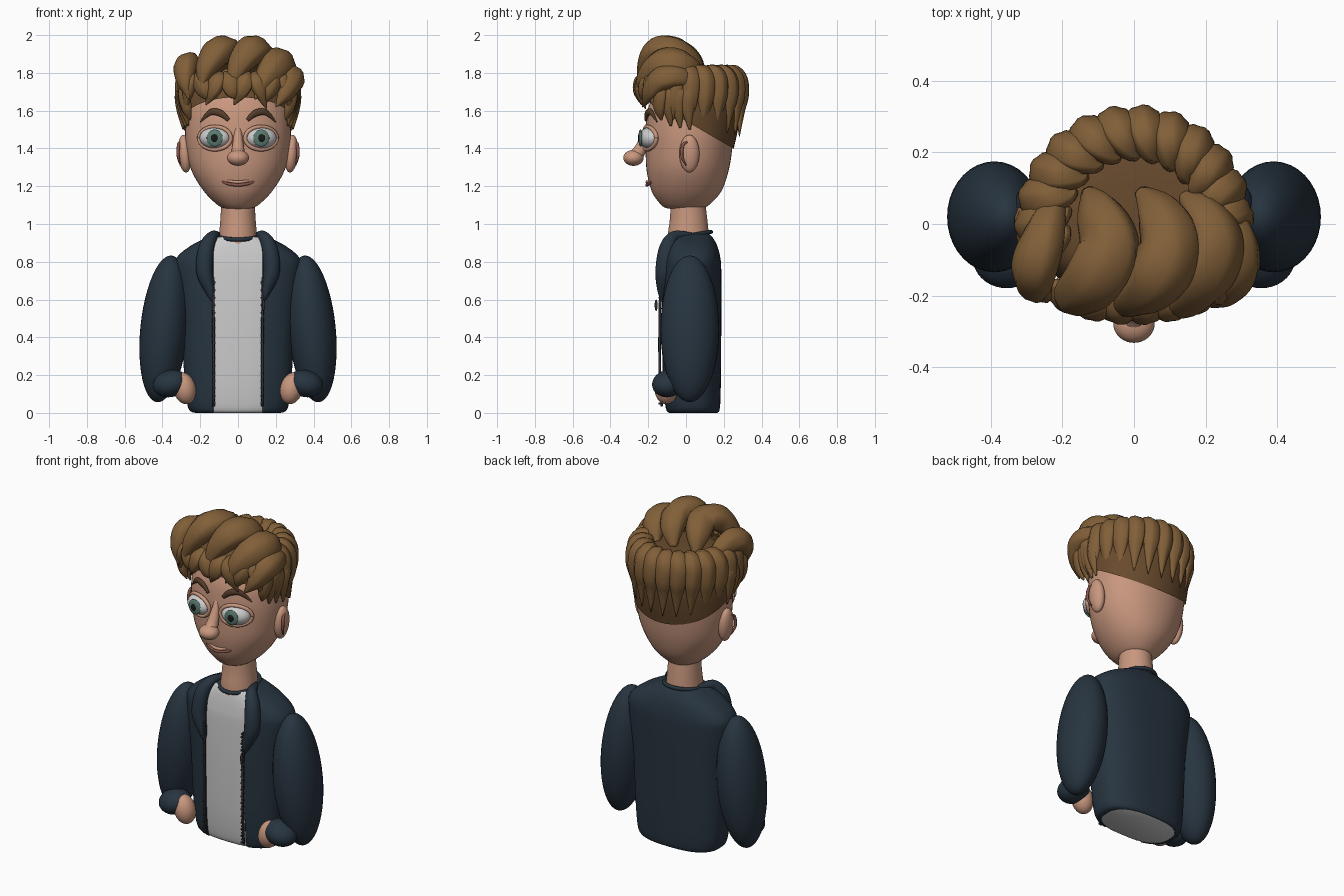
import bpy, bmesh, math
from mathutils import Vector, Matrix

if "Cube" in bpy.data.objects:
    bpy.data.objects.remove(bpy.data.objects["Cube"])


def mat(name, c):
    m = bpy.data.materials.new(name)
    m.diffuse_color = (*c, 1)
    m.use_nodes = True
    m.node_tree.nodes["Principled BSDF"].inputs["Base Color"].default_value = m.diffuse_color
    return m


SKIN = mat("skin", (0.58, 0.31, 0.21))
LIP = mat("lip", (0.25, 0.09, 0.07))
HAIR = mat("hair", (0.22, 0.115, 0.04))
BROW = mat("brow", (0.10, 0.05, 0.025))
SCALP = mat("scalp_hair", (0.14, 0.07, 0.027))
NAVY = mat("navy_cloth", (0.02, 0.034, 0.05))
ZIP = mat("zip_metal", (0.03, 0.03, 0.035))
WHITE = mat("white", (0.75, 0.75, 0.72))
IRIS = mat("iris", (0.10, 0.20, 0.16))
BLACK = mat("black", (0.01, 0.01, 0.01))


def finish(name, bm, m):
    bmesh.ops.recalc_face_normals(bm, faces=bm.faces)
    for f in bm.faces:
        f.smooth = True
    me = bpy.data.meshes.new(name)
    bm.to_mesh(me)
    bm.free()
    me.materials.append(m)
    ob = bpy.data.objects.new(name, me)
    bpy.context.collection.objects.link(ob)
    return ob


def spline(rows, seg):
    # Catmull-Rom through rows of any length
    out, n = [], len(rows)
    for i in range(n - 1):
        a, b, c, d = rows[max(i - 1, 0)], rows[i], rows[i + 1], rows[min(i + 2, n - 1)]
        for k in range(seg):
            t = k / seg
            out.append([0.5 * (2 * q + (r - p) * t + (2 * p - 5 * q + 4 * r - s) * t * t
                        + (3 * q - p - 3 * r + s) * t ** 3) for p, q, r, s in zip(a, b, c, d)])
    out.append(list(rows[-1]))
    return out


def skin_rings(rings, caps=True):
    bm = bmesh.new()
    vs = [[bm.verts.new(p) for p in r] for r in rings]
    n = len(vs[0])
    for a, b in zip(vs, vs[1:]):
        for i in range(n):
            bm.faces.new((a[i], a[(i + 1) % n], b[(i + 1) % n], b[i]))
    if caps:
        bm.faces.new(vs[0])
        bm.faces.new(vs[-1])
    return bm


def loft(rows, n=48, p=2.0, seg=5, caps=True):
    # rows: z, half width, front y, back y
    rings = []
    for z, hx, y0, y1 in spline(rows, seg):
        ring = []
        for i in range(n):
            a = math.tau * i / n
            c, s = math.cos(a), math.sin(a)
            ring.append((hx * math.copysign(abs(c) ** (2 / p), c),
                         (y0 + y1) / 2 + (y1 - y0) / 2 * math.copysign(abs(s) ** (2 / p), s), z))
        rings.append(ring)
    return skin_rings(rings, caps)


def tube(name, pts, radii, m, flat=1.0, ridge=0.0, centre=(0, 0.02, 1.6), n=18, seg=6):
    # swept strand: wide across, 'flat' scales thickness away from centre
    rows = spline([(*p, r) for p, r in zip(pts, radii)], seg)
    P = [Vector(r[:3]) for r in rows]
    rings = []
    for i, r in enumerate(rows):
        t = (P[min(i + 1, len(P) - 1)] - P[max(i - 1, 0)]).normalized()
        w = t.cross(P[i] - Vector(centre)).normalized()
        o = w.cross(t)
        rad = max(r[3], 0.001)
        ring = []
        for k in range(n):
            a = math.tau * k / n
            q = rad * (1 - ridge * (1 - abs(math.sin(3 * a))))
            ring.append(P[i] + w * math.cos(a) * q + o * math.sin(a) * q * flat)
        rings.append(ring)
    return finish(name, skin_rings(rings), m)


def ball(name, c, r, m, rot=(0, 0, 0)):
    bm = bmesh.new()
    R = Matrix.Rotation(rot[2], 4, 'Z') @ Matrix.Rotation(rot[1], 4, 'Y') @ Matrix.Rotation(rot[0], 4, 'X')
    bmesh.ops.create_uvsphere(bm, u_segments=36, v_segments=24, radius=1,
                              matrix=Matrix.Translation(c) @ R @ Matrix.Diagonal((*r, 1)))
    return finish(name, bm, m)


def face_y(x, hx=0.28, d=0.213):
    return -d * math.sqrt(max(0, 1 - (x / hx) ** 2))


# head and neck
finish("head", loft([(1.08, .05, -.08, .07), (1.095, .10, -.125, .115), (1.17, .178, -.18, .185),
                     (1.28, .245, -.208, .225), (1.4, .274, -.214, .245), (1.52, .28, -.214, .255),
                     (1.63, .265, -.195, .25), (1.72, .2, -.14, .19), (1.76, .05, -.03, .06)], p=2.1), SKIN)
finish("neck", loft([(.86, .11, -.1, .125), (.95, .1, -.095, .12), (1.03, .093, -.085, .112),
                     (1.13, .088, -.08, .1)]), SKIN)

# nose and mouth
tube("nose_bridge", [(0, -.195, 1.53), (0, -.215, 1.46), (0, -.245, 1.39), (0, -.27, 1.355)],
     [.012, .024, .034, .04], SKIN)
ball("nose_tip", (0, -.278, 1.35), (.058, .054, .042), SKIN)
tube("mouth", [(-.105, -.165, 1.238), (-.06, -.192, 1.215), (0, -.206, 1.207), (.06, -.192, 1.215),
               (.105, -.165, 1.238)], [.003, .007, .009, .007, .003], LIP)
tube("upper_lip", [(-.09, -.175, 1.234), (0, -.205, 1.222), (.09, -.175, 1.234)], [.002, .009, .002], SKIN)

for s, side in ((-1, "right"), (1, "left")):
    # eyes, lids and brows
    ball("eyeball_" + side, (s * .122, -.192, 1.455), (.083, .056, .056), WHITE, (0, 0, s * .25))
    ball("iris_" + side, (s * .123, -.24, 1.455), (.043, .012, .045), IRIS, (0, 0, s * .1))
    ball("pupil_" + side, (s * .123, -.249, 1.455), (.02, .006, .022), BLACK)
    lid = []
    for k in range(17):
        a = math.tau * k / 16
        x = .122 + .084 * math.cos(a)
        lid.append((s * x, face_y(x) - .012, 1.455 + .06 * math.sin(a)))
    tube("eyelid_" + side, lid, [.011] * 17, SKIN, n=10, seg=3)
    tube("eyebrow_" + side, [(s * x, face_y(x) - .004, z) for x, z in
                             ((.05, 1.55), (.09, 1.585), (.145, 1.592), (.2, 1.54))],
         [.01, .018, .016, .003], BROW, .6)
    # ears
    ball("ear_" + side, (s * .282, .018, 1.372), (.036, .053, .1), SKIN, (0, s * .08, 0))
    tube("ear_rim_" + side, [(s * .305, .0, 1.31), (s * .317, -.022, 1.36), (s * .315, -.015, 1.42),
                             (s * .31, .015, 1.435)], [.003, .008, .008, .003], LIP)

    # sleeves, cuffs and hands
    ball("sleeve_" + side, (s * .39, .02, .445), (.127, .155, .39), NAVY, (0, -s * .1, 0))
    ball("cuff_" + side, (s * .357, -.095, .155), (.095, .085, .07), NAVY, (.2, s * .25, 0))
    ball("hand_" + side, (s * .284, -.105, .13), (.06, .062, .085), SKIN, (0, s * .25, 0))

    # lapel of the hood
    tube("hood_lapel_" + side, [(s * .10, .03, .94), (s * .135, -.06, .935), (s * .168, -.1, .87),
                                (s * .178, -.118, .75), (s * .15, -.125, .65), (s * .135, -.128, .59)],
         [.015, .03, .043, .045, .028, .005], NAVY, .95, centre=(0, .03, .75))

    # zip tape with teeth, and a pull
    tube("zip_tape_" + side, [(s * .128, -.128, .035), (s * .129, -.139, .25), (s * .13, -.139, .5),
                              (s * .133, -.133, .72)], [.007] * 4, ZIP, n=8)
    bm = bmesh.new()
    for k in range(34):
        bmesh.ops.create_cube(bm, size=1, matrix=Matrix.Translation((s * (.126 + .005 * (k % 2)), -.141, .05 + k * .02))
                              @ Matrix.Diagonal((.014, .01, .009, 1)))
    ob = finish("zip_teeth_" + side, bm, ZIP)
    for f in ob.data.polygons:
        f.use_smooth = False
ball("zip_pull", (.135, -.158, .57), (.009, .008, .03), ZIP)

# shirt and open jacket
body = [(0, .225, -.095, .165), (.03, .265, -.115, .18), (.2, .285, -.13, .185), (.5, .30, -.134, .187),
        (.74, .33, -.128, .187), (.82, .325, -.12, .182), (.885, .25, -.108, .165), (.93, .16, -.095, .14),
        (.95, .105, -.085, .12)]
inner = [(z, hx * .96, y0 + .007, y1 - .007) for z, hx, y0, y1 in body[:-1]]
finish("shirt", loft(inner, 64, 2.6), WHITE)
bm = loft(body, 64, 2.6, caps=False)
for x in (-.13, .13):
    bmesh.ops.bisect_plane(bm, geom=bm.verts[:] + bm.edges[:] + bm.faces[:], plane_co=(x, 0, 0), plane_no=(1, 0, 0))
gap = [f for f in bm.faces if abs(f.calc_center_median().x) < .13 and f.calc_center_median().y < -.03]
bmesh.ops.delete(bm, geom=gap, context='FACES')
jacket = finish("jacket", bm, NAVY)
sol = jacket.modifiers.new("thickness", 'SOLIDIFY')
sol.thickness, sol.offset = .005, -1
ring = [math.tau * k / 16 for k in range(17)]
tube("collar", [(.108 * math.cos(a), .014 + .118 * math.sin(a), .938 + .02 * math.sin(a)) for a in ring],
     [.011] * 17, NAVY, 1, centre=(0, 0, .5), n=10, seg=3)

# scalp hair with a sloping hairline
bm = loft([(1.33, .27, -.2, .24), (1.4, .283, -.21, .253), (1.5, .293, -.225, .275), (1.6, .30, -.23, .288),
           (1.7, .29, -.21, .28), (1.76, .25, -.18, .25), (1.79, .18, -.12, .19), (1.797, .04, -.02, .06)])
bmesh.ops.bisect_plane(bm, geom=bm.verts[:] + bm.edges[:] + bm.faces[:], plane_co=(0, 0, 1.545),
                       plane_no=(0, .58, 1), clear_inner=True)
finish("scalp_hair", bm, SCALP)

# locks around the sides and back, curling in at the crown
COUNT = 14
for i in range(COUNT):
    a0 = math.radians(-14 + 208 * i / (COUNT - 1))
    tip = 1.55 - .09 * max(0, math.sin(a0))
    prof = [(.185, 1.755, -.16), (.205, 1.79, -.1), (.25, 1.805, 0), (.288, 1.765, .05), (.297, 1.68, .04),
            (.29, 1.6, .02), (.285, tip, 0)]
    tube(f"back_lock_{i + 1}", [(r * math.cos(a0 + d), r * math.sin(a0 + d), z) for r, z, d in prof],
         [.012, .036, .05, .052, .048, .032, .002], HAIR, .78, .1)

# big swept locks over the forehead
top = [
    [(-.13, .09, 1.79), (-.10, .03, 1.86), (-.07, -.06, 1.915), (-.11, -.15, 1.91), (-.17, -.205, 1.82), (-.2, -.235, 1.71)],
    [(.02, .09, 1.79), (.07, .03, 1.86), (.1, -.06, 1.91), (.065, -.15, 1.915), (0, -.21, 1.83), (-.05, -.25, 1.70)],
    [(.14, .08, 1.78), (.19, .03, 1.82), (.225, -.05, 1.85), (.2, -.14, 1.84), (.14, -.215, 1.76), (.09, -.25, 1.66)],
    [(-.2, .07, 1.77), (-.235, .02, 1.81), (-.26, -.06, 1.845), (-.28, -.13, 1.83), (-.28, -.18, 1.75), (-.26, -.2, 1.66)],
    [(.25, .05, 1.75), (.275, 0, 1.77), (.29, -.07, 1.78), (.285, -.14, 1.76), (.25, -.195, 1.69), (.2, -.23, 1.62)],
]
for i, p in enumerate(top):
    k = 1.0 if i < 3 else .78
    tube(f"top_lock_{i + 1}", p, [r * k for r in (.02, .066, .088, .088, .06, .004)], HAIR, .85, .07)

# short fringe
for i, (x, dx, tip) in enumerate([(-.26, -.02, 1.60), (-.19, .05, 1.65), (-.12, -.05, 1.63), (-.04, .05, 1.66),
                                  (.03, -.05, 1.63), (.11, .04, 1.61), (.18, -.05, 1.63), (.25, .03, 1.60)]):
    pts = [(x + dx * t, face_y(x + dx * t, .37, d), z) for t, d, z in
           ((-.5, .2, 1.80), (-.2, .24, 1.76), (.3, .25, 1.70), (1, .235, tip))]
    tube(f"fringe_lock_{i + 1}", pts, [.02, .048, .042, .003], HAIR, .7, .1)

# sideburn locks
for s, side in ((-1, "right"), (1, "left")):
    for i, (y, tip) in enumerate([(-.13, 1.55), (-.08, 1.52), (-.03, 1.51), (.02, 1.5)]):
        tube(f"sideburn_{side}_{i + 1}", [(s * .27, y, 1.76), (s * (.3 + y * .1), y - .005, 1.7),
                                          (s * (.298 + y * .2), y - .01, 1.61), (s * (.285 + y * .25), y, tip)],
             [.012, .04, .034, .006], HAIR, .75, .1)
